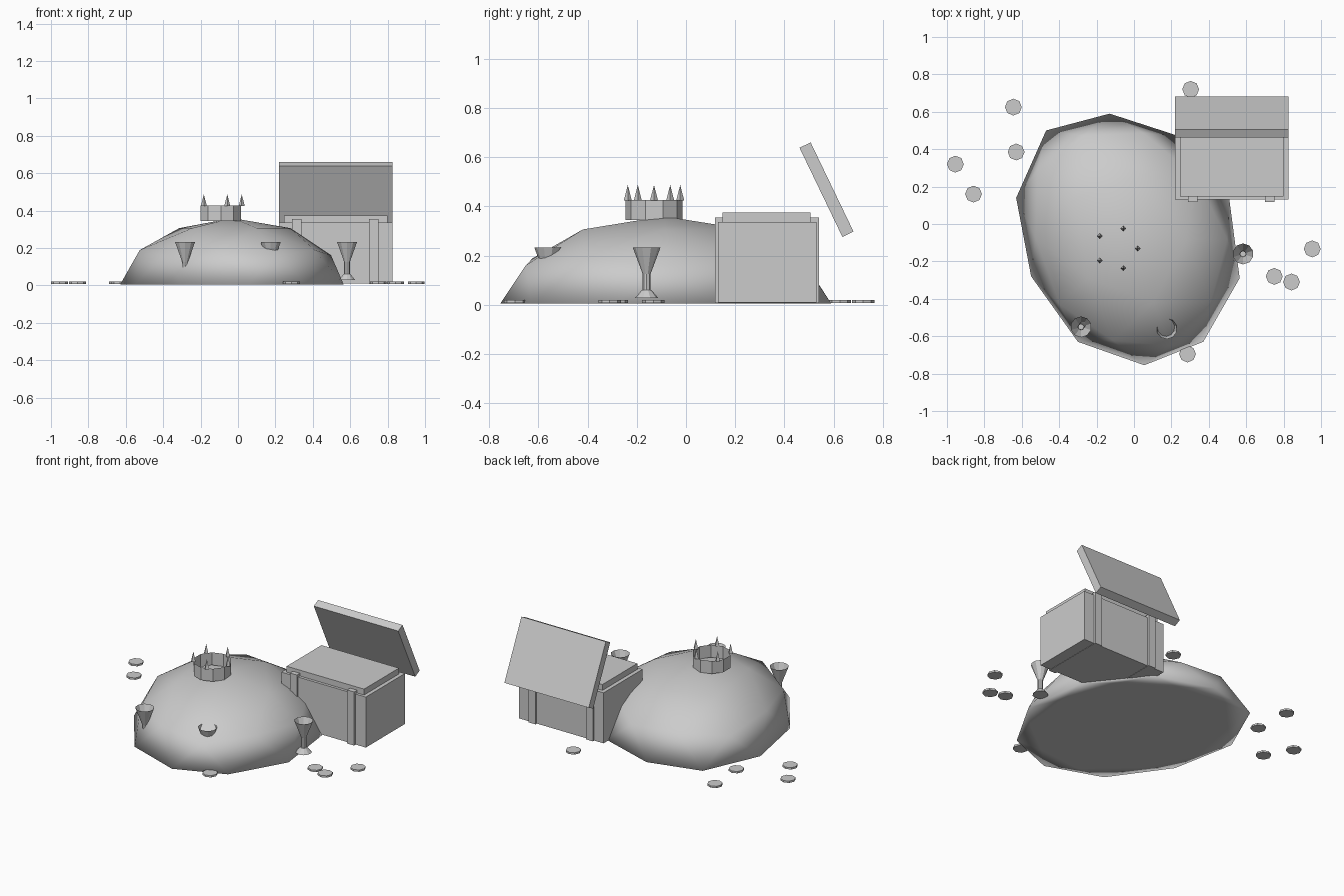
import bpy, bmesh, math
from mathutils import Matrix, Vector

if "Cube" in bpy.data.objects:
    bpy.data.objects.remove(bpy.data.objects["Cube"], do_unlink=True)

grey = bpy.data.materials.new("plain_grey")
grey.use_nodes = True
grey.diffuse_color = (0.6, 0.6, 0.6, 1)
grey.node_tree.nodes["Principled BSDF"].inputs["Base Color"].default_value = (0.6, 0.6, 0.6, 1)


def finish(name, bm, smooth=False):
    """Turn a bmesh into a named object with the grey material."""
    mesh = bpy.data.meshes.new(name)
    for f in bm.faces:
        f.smooth = smooth
    bm.to_mesh(mesh)
    bm.free()
    mesh.materials.append(grey)
    ob = bpy.data.objects.new(name, mesh)
    bpy.context.collection.objects.link(ob)
    return ob


def box(name, low, high, tilt=0):
    """Box between two corners, tilted about x through its centre."""
    low, high = Vector(low), Vector(high)
    bm = bmesh.new()
    bmesh.ops.create_cube(bm, size=1, matrix=Matrix.Translation((low + high) / 2)
                          @ Matrix.Rotation(math.radians(tilt), 4, "X")
                          @ Matrix.Diagonal((*(high - low), 1)))
    return finish(name, bm)


def cone(bm, x, y, z0, z1, r0, r1, sides, caps=True):
    """Add a vertical cone or cylinder from z0 to z1."""
    bmesh.ops.create_cone(bm, cap_ends=caps, segments=sides, radius1=r0, radius2=r1,
                          depth=z1 - z0, matrix=Matrix.Translation((x, y, (z0 + z1) / 2)))


# Mound: icosphere with a flattened underside and an uneven ten-sided rim
rim = [(0.51, 0.13), (0.24, 0.47), (-0.13, 0.59), (-0.47, 0.50), (-0.63, 0.14),
       (-0.55, -0.28), (-0.30, -0.63), (0.055, -0.755), (0.37, -0.63), (0.565, -0.29)]
centre = Vector((-0.03, -0.09))
bm = bmesh.new()
bmesh.ops.create_icosphere(bm, subdivisions=2, radius=1)
for v in bm.verts:
    x, y, z = v.co
    r = math.hypot(x, y)
    # the rim corners lie at 18 degrees plus multiples of 36
    step = (math.degrees(math.atan2(y, x)) - 18) / 36 % 10
    i = int(step + 0.001)
    a, b = Vector(rim[i % 10]), Vector(rim[(i + 1) % 10])
    edge = a.lerp(b, max(0, step - i)) - centre
    if abs(z) > 0.1:
        edge *= 1.04
    v.co.xy = centre + edge * r
    v.co.z = z * 0.36 if z > 0.1 else 0.005
finish("treasure_mound", bm, smooth=True)

# Chest: body, inner top and two wrapping straps
box("chest_body", (0.22, 0.13, 0.01), (0.825, 0.53, 0.337))
box("chest_contents", (0.245, 0.148, 0.3), (0.8, 0.505, 0.375))
for side, x in (("right", 0.29), ("left", 0.70)):
    box("chest_strap_" + side, (x, 0.117, 0.008), (x + 0.05, 0.54, 0.355))

# Open lid leaning back
box("chest_lid", (0.22, 0.37, 0.443), (0.825, 0.772, 0.493), tilt=-64.3)

# Crown: open band with five spikes
cx, cy = -0.092, -0.13
bm = bmesh.new()
cone(bm, cx, cy, 0.345, 0.427, 0.115, 0.115, 10, caps=False)
finish("crown_band", bm)
bm = bmesh.new()
for k in range(5):
    a = math.tau * k / 5
    cone(bm, cx + 0.112 * math.cos(a), cy + 0.112 * math.sin(a), 0.425, 0.487, 0.016, 0, 4)
finish("crown_spikes", bm)

# Goblets: flared foot, thin stem and open cup
for n, (x, y) in enumerate([(0.583, -0.16), (-0.283, -0.55), (0.175, -0.56)], 1):
    bm = bmesh.new()
    cone(bm, x, y, 0.028, 0.06, 0.047, 0.02, 10)
    cone(bm, x, y, 0.05, 0.14, 0.016, 0.016, 8)
    cone(bm, x, y, 0.125, 0.232, 0.016, 0.056, 10, caps=False)
    finish(f"goblet_{n}", bm)

# Scattered coins
coins = [(-0.645, 0.625), (-0.63, 0.385), (-0.955, 0.32), (-0.858, 0.16), (0.303, 0.72),
         (0.286, -0.695), (0.75, -0.28), (0.842, -0.31), (0.953, -0.133)]
for n, (x, y) in enumerate(coins, 1):
    bm = bmesh.new()
    cone(bm, x, y, 0.008, 0.02, 0.045, 0.045, 8)
    finish(f"coin_{n}", bm)
